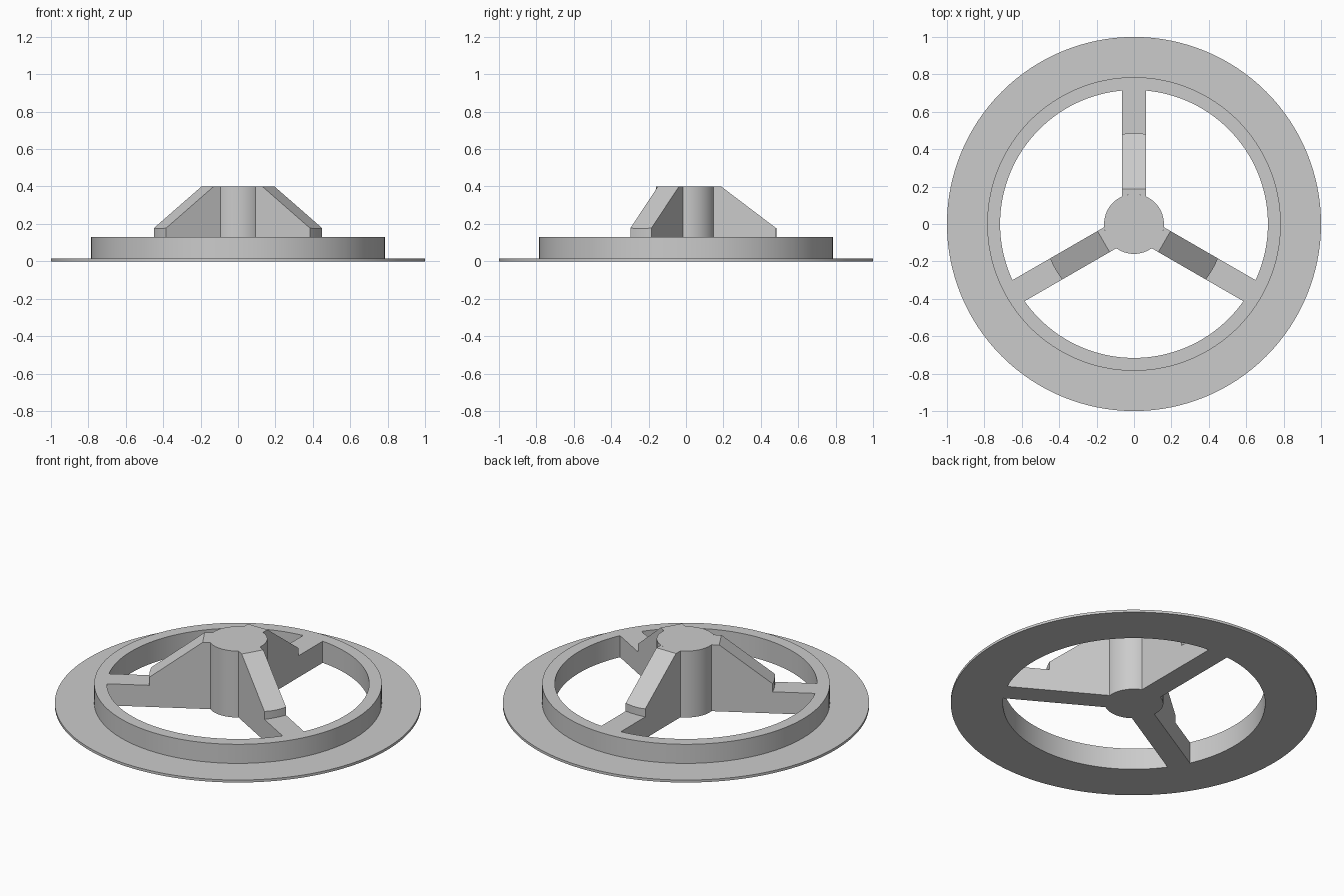
import bpy, bmesh, math
from mathutils import Matrix

if "Cube" in bpy.data.objects:
    bpy.data.objects.remove(bpy.data.objects["Cube"])

SEG = 128
HUB_R, HUB_H = 0.16, 0.40
RIM_IN, RIM_OUT, RIM_H = 0.716, 0.785, 0.13
FLANGE_R, FLANGE_H = 1.0, 0.015
HALF_W = 0.065
STEP_R, STEP_H = 0.485, 0.175
SLOPE_START = 0.188

grey = bpy.data.materials.new("light grey")
grey.diffuse_color = (0.6, 0.6, 0.6, 1)
grey.use_nodes = True
grey.node_tree.nodes["Principled BSDF"].inputs["Base Color"].default_value = grey.diffuse_color


def finish(name, bm):
    """Turn a bmesh into a named, shaded object."""
    bmesh.ops.recalc_face_normals(bm, faces=bm.faces)
    mesh = bpy.data.meshes.new(name)
    bm.to_mesh(mesh)
    bm.free()
    mesh.materials.append(grey)
    obj = bpy.data.objects.new(name, mesh)
    bpy.context.collection.objects.link(obj)
    bpy.ops.object.select_all(action='DESELECT')
    obj.select_set(True)
    bpy.context.view_layer.objects.active = obj
    bpy.ops.object.shade_smooth_by_angle(angle=math.radians(25))
    return obj


def bridge(bm, sections):
    """Skin consecutive closed sections with quads."""
    for a, b in zip(sections, sections[1:]):
        for i in range(len(a)):
            j = (i + 1) % len(a)
            bm.faces.new((a[i], a[j], b[j], b[i]))


# Flanged rim: stepped section swept round the axis
profile = [(RIM_IN, 0), (FLANGE_R, 0), (FLANGE_R, FLANGE_H),
           (RIM_OUT, FLANGE_H), (RIM_OUT, RIM_H), (RIM_IN, RIM_H)]
bm = bmesh.new()
rings = []
for k in range(SEG):
    a = 2 * math.pi * k / SEG
    rings.append([bm.verts.new((r * math.cos(a), r * math.sin(a), z)) for r, z in profile])
bridge(bm, rings + rings[:1])
finish("flanged_rim", bm)

# Central hub
bm = bmesh.new()
bmesh.ops.create_cone(bm, cap_ends=True, segments=64, radius1=HUB_R, radius2=HUB_R,
                      depth=HUB_H, matrix=Matrix.Translation((0, 0, HUB_H / 2)))
finish("hub", bm)


# Spokes with sloping gussets, fitted to the round hub, step and rim
def spoke_section(y):
    def arc(r):
        return math.sqrt(r * r - y * y)
    step = arc(STEP_R)
    slope = (HUB_H - STEP_H) / (STEP_R - SLOPE_START)
    return [(arc(HUB_R), 0), (arc(RIM_IN), 0), (arc(RIM_IN), RIM_H), (step, RIM_H),
            (step, HUB_H - slope * (step - SLOPE_START)),
            (SLOPE_START, HUB_H), (arc(HUB_R), HUB_H)]


for n, angle in enumerate((90, 210, 330)):
    bm = bmesh.new()
    sections = []
    for i in range(9):
        y = HALF_W * (i / 4 - 1)
        sections.append([bm.verts.new((x, y, z)) for x, z in spoke_section(y)])
    bridge(bm, sections)
    bm.faces.new(sections[0])
    bm.faces.new(sections[-1])
    bm.transform(Matrix.Rotation(math.radians(angle), 4, 'Z'))
    finish(f"spoke_{n + 1}", bm)
